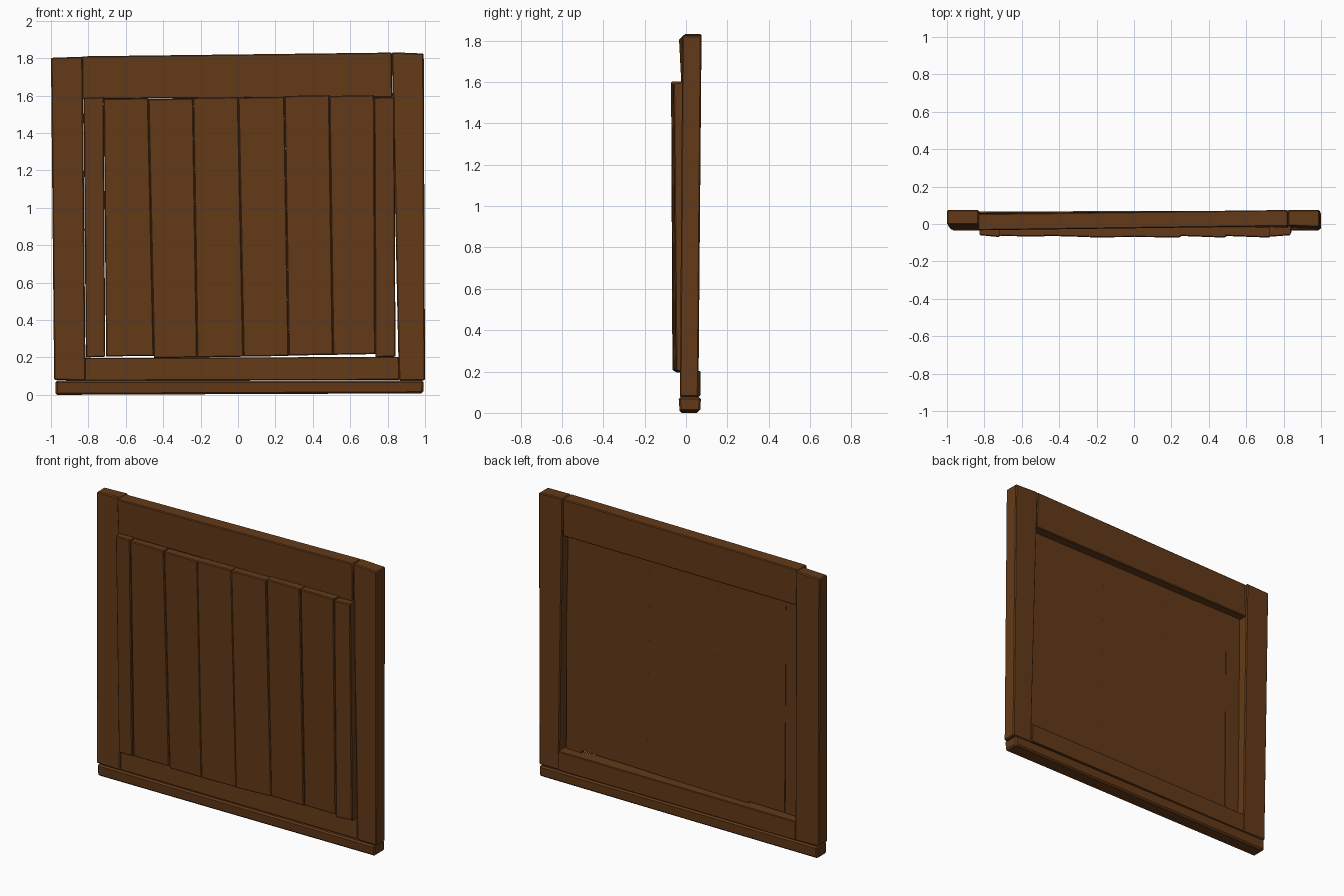
import bpy, bmesh

wood = bpy.data.materials.new("brown_wood")
wood.diffuse_color = (0.125, 0.042, 0.009, 1)


def board(name, corners, fronts, backs, bevel=0.006, front_only=False):
    """Board from four (x, z) corners: bottom left, bottom right, top right, top left."""
    bm = bmesh.new()
    f = [bm.verts.new((x, y, z)) for (x, z), y in zip(corners, fronts)]
    b = [bm.verts.new((x, y, z)) for (x, z), y in zip(corners, backs)]
    front = bm.faces.new(f)
    bm.faces.new(b[::-1])
    for i in range(4):
        j = (i + 1) % 4
        bm.faces.new((f[j], f[i], b[i], b[j]))
    bmesh.ops.recalc_face_normals(bm, faces=bm.faces)
    edges = front.edges[:] if front_only else bm.edges[:]
    bmesh.ops.bevel(bm, geom=edges, offset=bevel, segments=1,
                    profile=0.5, affect='EDGES')
    me = bpy.data.meshes.new(name)
    bm.to_mesh(me)
    bm.free()
    me.materials.append(wood)
    ob = bpy.data.objects.new(name, me)
    bpy.context.collection.objects.link(ob)


# Frame
board("left_post", [(-.983, .08), (-.815, .075), (-.83, 1.808), (-1.0, 1.802)],
      [-.03, -.03, -.003, -.003], [.06, .06, .075, .075])
board("right_post", [(.86, .077), (1.0, .077), (.993, 1.825), (.822, 1.832)],
      [-.022, -.03, -.018, -.01], [.06, .06, .075, .075])
board("top_rail", [(-.835, 1.582), (.825, 1.59), (.822, 1.83), (-.835, 1.81)],
      [-.022, -.018, -.012, -.034], [.06, .068, .075, .055], .005)
board("bottom_rail", [(-.82, .076), (.863, .08), (.86, .203), (-.82, .197)],
      [-.022, -.022, -.018, -.018], [.06, .07, .07, .06], .004)
board("sill", [(-.975, 0), (.99, .008), (.993, .076), (-.975, .076)],
      [-.03, -.03, -.036, -.036], [.062, .07, .072, .067], .009)

# Panel planks: bottom left/right x, top left/right x, bottom z, top z, top left/right front y
planks = [(-.813, -.71, -.826, -.718, .2, 1.592, -.06, -.07),
          (-.705, -.450, -.718, -.480, .205, 1.587, -.064, -.068),
          (-.450, -.218, -.480, -.240, .196, 1.585, -.063, -.07),
          (-.218, .029, -.240, .001, .2, 1.592, -.072, -.07),
          (.029, .271, .001, .248, .204, 1.594, -.07, -.072),
          (.271, .508, .248, .488, .21, 1.602, -.064, -.073),
          (.508, .734, .488, .728, .214, 1.602, -.064, -.073),
          (.734, .842, .728, .836, .2, 1.594, -.068, -.06)]
for i, (bl, br, tl, tr, z0, z1, yl, yr) in enumerate(planks):
    twist = .008 if i == 4 else 0
    board(f"plank_{i + 1}", [(bl, z0), (br, z0 + .004), (tr, z1), (tl, z1 - .004)],
          [yl + .012 - twist, yr + .012 + twist, yr, yl],
          [.01, .01, .01, .01], .005, True)
